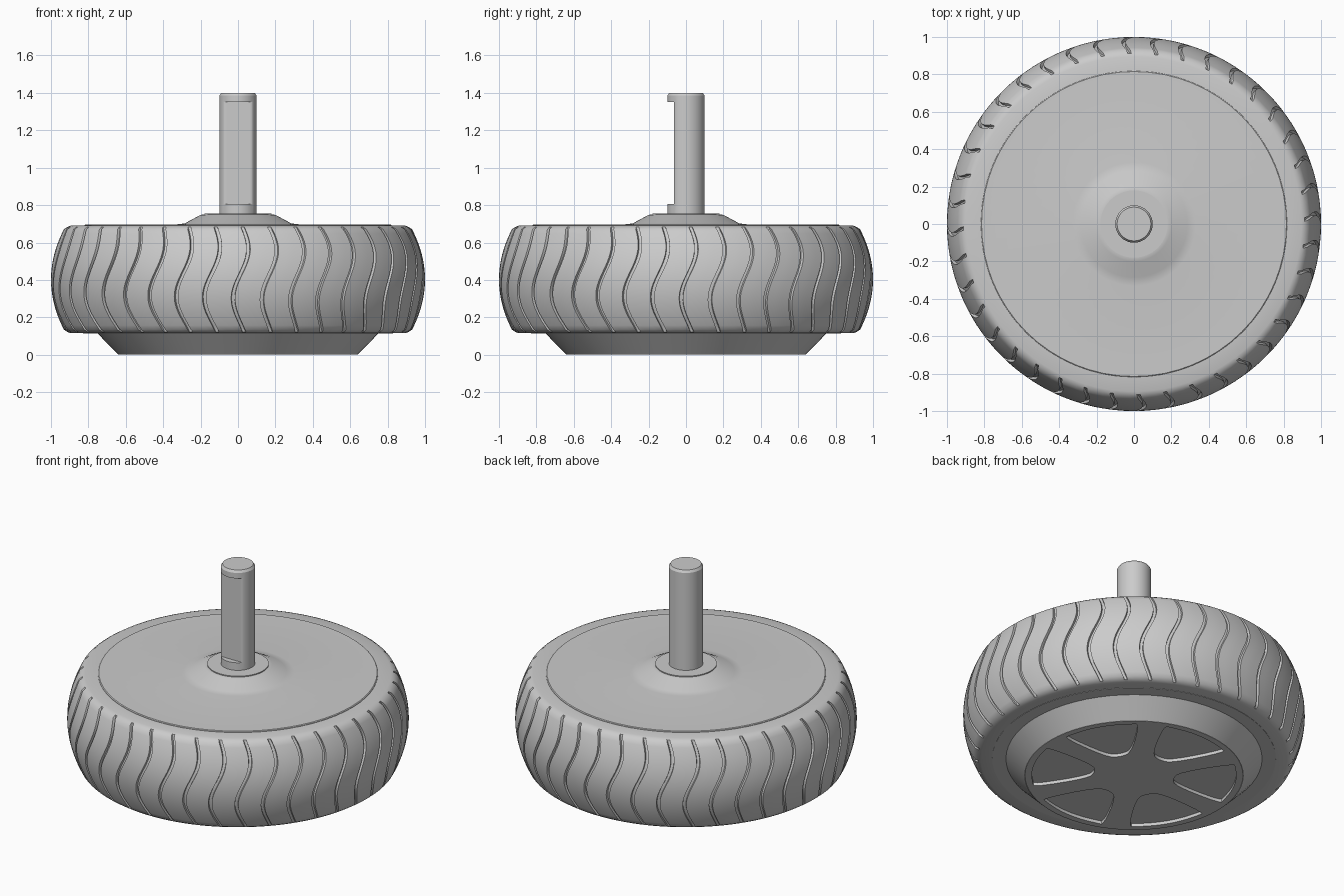
import bpy, bmesh
from math import sin, cos, pi, radians
from mathutils import Vector

if "Cube" in bpy.data.objects:
    bpy.data.objects.remove(bpy.data.objects["Cube"])

grey = bpy.data.materials.new("plain_grey")
grey.use_nodes = True
colour = (0.6, 0.6, 0.6, 1)
grey.diffuse_color = colour
grey.node_tree.nodes["Principled BSDF"].inputs["Base Color"].default_value = colour


def finish(name, mesh):
    obj = bpy.data.objects.new(name, mesh)
    bpy.context.collection.objects.link(obj)
    mesh.materials.clear()
    mesh.materials.append(grey)
    bpy.ops.object.select_all(action="DESELECT")
    obj.select_set(True)
    bpy.context.view_layer.objects.active = obj
    bpy.ops.object.shade_smooth_by_angle(angle=radians(32))
    return obj


def lathe(name, rows, angles, warp=None):
    """Spin (radius, z) rows through the angles; warp(row, column, r, a, z) may move points."""
    bm = bmesh.new()
    grid = []
    for i, (r, z) in enumerate(rows):
        ring = []
        for j, a in enumerate(angles):
            p = Vector((r * cos(a), r * sin(a), z))
            ring.append(bm.verts.new(warp(i, j, r, a, z) if warp else p))
        grid.append(ring)
    n = len(angles)
    for low, high in zip(grid, grid[1:]):
        for j in range(n):
            k = (j + 1) % n
            bm.faces.new((low[j], low[k], high[k], high[j]))
    bmesh.ops.remove_doubles(bm, verts=bm.verts, dist=1e-5)
    bmesh.ops.recalc_face_normals(bm, faces=bm.faces)
    mesh = bpy.data.meshes.new(name)
    bm.to_mesh(mesh)
    bm.free()
    return finish(name, mesh)


def circle(n):
    return [2 * pi * i / n for i in range(n)]


# Tyre: the columns follow the wavy tread, and two of each six are sunk as a groove
PITCHES = 40
MID, HALF = 0.4025, 0.2875
COLUMNS = [0, 0.012, 0.12, 0.132, 0.42, 0.71]
tread_angles = [2 * pi / PITCHES * (i + u) - pi / 2 for i in range(PITCHES) for u in COLUMNS]
shoulder = [(0.78, HALF), (0.895, HALF), (0.912, 0.281)]
crown = [(1 - 0.96 * d * d, d) for d in [0.268 * (1 - i / 12) for i in range(25)]]
profile = shoulder + crown + [(r, -d) for r, d in reversed(shoulder)]
tyre_rows = [(r, MID + d) for r, d in profile]


def tread(i, j, r, a, z):
    wave = 0.005 + 0.042 * sin(2 * pi * (z - 0.435) / 0.54)
    on_crown = len(shoulder) <= i < len(shoulder) + len(crown)
    if on_crown and j % len(COLUMNS) in (1, 2):
        r -= 0.016
    return Vector((r * cos(a + wave), r * sin(a + wave), z))


lathe("tyre", tyre_rows, tread_angles, tread)

# Upper disc rising into the hub cone and collar
lathe("hub_disc", [(0.82, 0.685), (0.82, 0.693), (0.815, 0.697), (0.33, 0.697), (0.285, 0.702),
                   (0.2, 0.748), (0.18, 0.75), (0.18, 0.756), (0, 0.756)], circle(64))

# Shaft with a flat milled into its front
FLAT_ROWS = (2, 3)


def mill(i, j, r, a, z):
    y = r * sin(a)
    return Vector((r * cos(a), max(y, -0.065) if i in FLAT_ROWS else y, z))


lathe("shaft", [(0.1, 0.74), (0.1, 0.805), (0.1, 0.805), (0.1, 1.35), (0.1, 1.35),
                (0.1, 1.385), (0.09, 1.4), (0, 1.4)], circle(48), mill)

# Lower tapered cover with a recessed floor
lathe("lower_cover", [(0, 0.02), (0.63, 0.02), (0.64, 0), (0.75, 0.113),
                      (0.83, 0.113), (0.83, 0.13)], circle(64))


# Spoked plate under the cover: a disc with six rounded openings
def rounded(points, steps=2):
    for _ in range(steps):
        cut = []
        for p, q in zip(points, points[1:] + points[:1]):
            cut += [p.lerp(q, 0.25), p.lerp(q, 0.75)]
        points = cut
    return points


def polar(r, degrees):
    return Vector((r * cos(radians(degrees)), r * sin(radians(degrees))))


outlines = [[Vector((0.638 * cos(a), 0.638 * sin(a))) for a in circle(64)]]
for k in range(6):
    axis = 30 + 60 * k
    corners = [polar(0.6, axis + d) for d in (-23, -19, -9, 0, 9, 19, 23)]
    corners += [polar(0.27, axis + 17), polar(0.23, axis), polar(0.27, axis - 17)]
    outlines.append(rounded(corners))

curve = bpy.data.curves.new("spoke_outline", "CURVE")
curve.dimensions = "2D"
curve.fill_mode = "BOTH"
curve.extrude = 0.01
for outline in outlines:
    spline = curve.splines.new("POLY")
    spline.points.add(len(outline) - 1)
    for point, p in zip(spline.points, outline):
        point.co = (p.x, p.y, 0, 1)
    spline.use_cyclic_u = True
helper = bpy.data.objects.new("spoke_outline", curve)
bpy.context.collection.objects.link(helper)
bpy.context.view_layer.update()
plate_mesh = bpy.data.meshes.new_from_object(
    helper.evaluated_get(bpy.context.evaluated_depsgraph_get()))
bpy.data.objects.remove(helper)
plate = finish("spoked_plate", plate_mesh)
plate.location.z = 0.01
